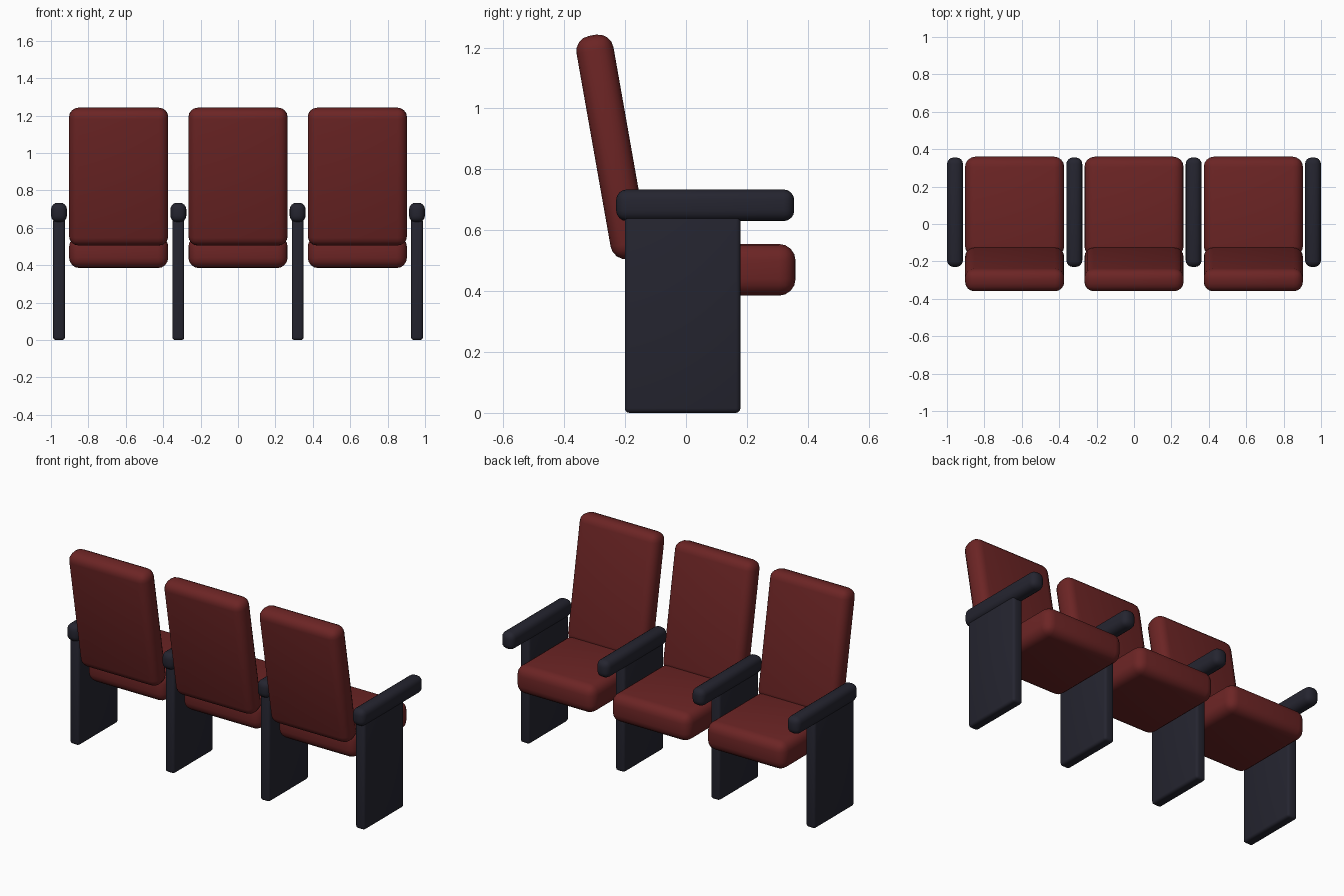
import bpy
import math

cube = bpy.data.objects.get("Cube")
if cube:
    bpy.data.objects.remove(cube, do_unlink=True)


def make_material(name, rgb):
    mat = bpy.data.materials.new(name)
    mat.use_nodes = True
    mat.diffuse_color = (*rgb, 1)
    mat.node_tree.nodes["Principled BSDF"].inputs["Base Color"].default_value = (*rgb, 1)
    return mat


red = make_material("dark red upholstery", (0.15, 0.018, 0.018))
dark = make_material("charcoal frame", (0.018, 0.018, 0.029))


def rounded_box(name, center, size, radius, mat, tilt=0, segments=4):
    """Box with rounded edges, tilted about x."""
    bpy.ops.mesh.primitive_cube_add(size=1, location=center)
    obj = bpy.context.object
    obj.name = name
    obj.scale = size
    bpy.ops.object.transform_apply(location=False, rotation=False, scale=True)
    bevel = obj.modifiers.new("rounding", 'BEVEL')
    bevel.width = radius
    bevel.segments = segments
    bpy.ops.object.modifier_apply(modifier=bevel.name)
    obj.rotation_euler.x = tilt
    obj.data.materials.append(mat)
    bpy.ops.object.shade_smooth_by_angle(angle=math.radians(40))
    return obj


PITCH = 0.638

# Three cushions with reclined backrests
for i in range(3):
    x = (i - 1) * PITCH
    rounded_box(f"seat_cushion_{i + 1}", (x, 0.093, 0.47), (0.53, 0.534, 0.17), 0.055, red)
    rounded_box(f"backrest_{i + 1}", (x, -0.243, 0.874), (0.53, 0.123, 0.744), 0.05, red,
                tilt=math.radians(10))

# Four side panels topped with armrests
for i in range(4):
    x = (i - 1.5) * PITCH
    rounded_box(f"side_panel_{i + 1}", (x, -0.011, 0.325), (0.063, 0.38, 0.65), 0.015, dark,
                segments=3)
    rounded_box(f"armrest_{i + 1}", (x, 0.063, 0.682), (0.085, 0.585, 0.104), 0.035, dark)
